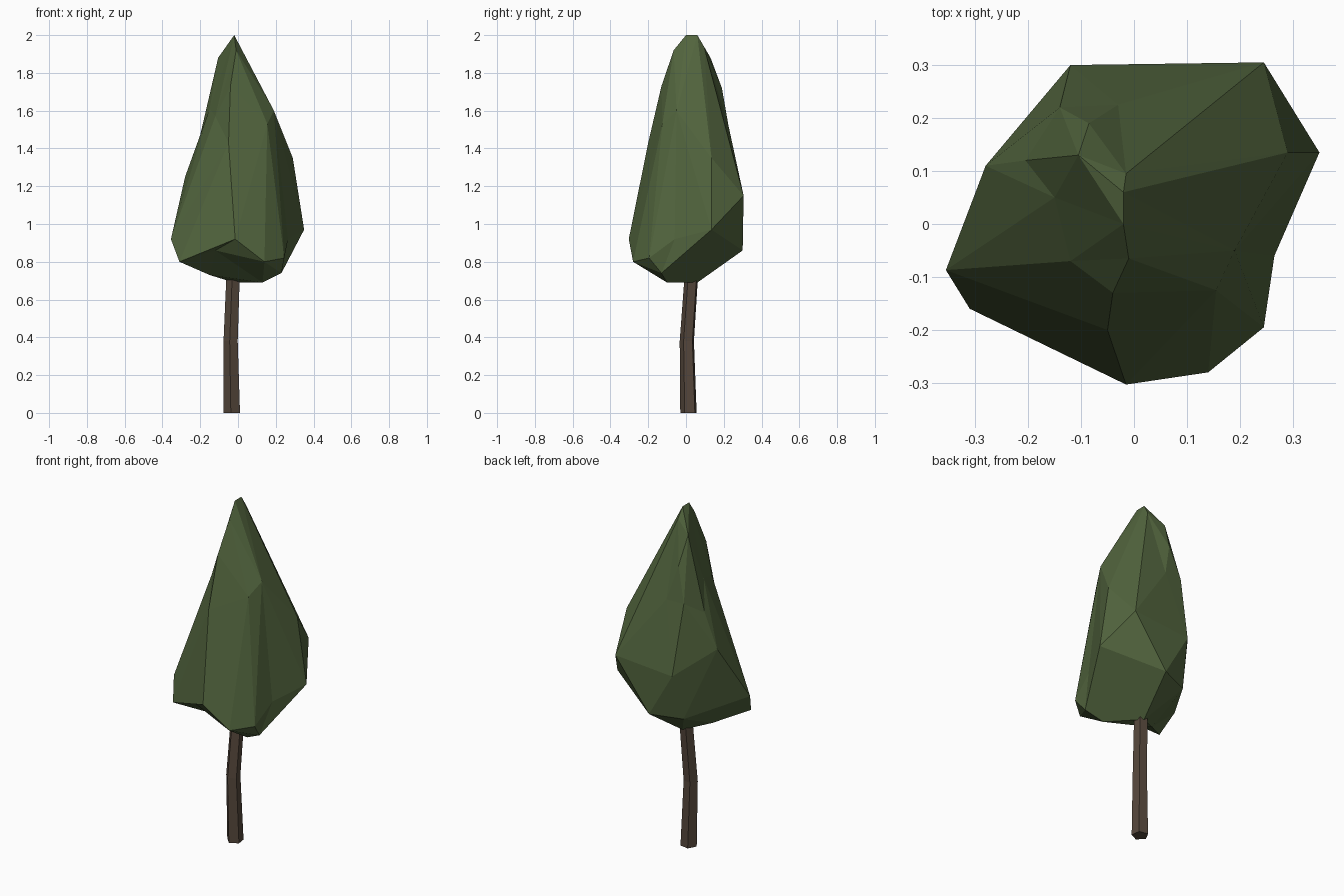
import bpy, bmesh, math
from mathutils import Vector

if "Cube" in bpy.data.objects:
    bpy.data.objects.remove(bpy.data.objects["Cube"])


def material(name, rgb):
    m = bpy.data.materials.new(name)
    m.diffuse_color = (*rgb, 1)
    m.use_nodes = True
    m.node_tree.nodes["Principled BSDF"].inputs["Base Color"].default_value = m.diffuse_color
    return m


def finish(bm, name, mat):
    bmesh.ops.recalc_face_normals(bm, faces=bm.faces)
    me = bpy.data.meshes.new(name)
    bm.to_mesh(me)
    bm.free()
    me.materials.append(mat)
    ob = bpy.data.objects.new(name, me)
    bpy.context.collection.objects.link(ob)
    return ob


green = material("leaf green", (0.085, 0.13, 0.048))
brown = material("bark brown", (0.092, 0.064, 0.045))

# Trunk: slightly bent five-sided tube
bm = bmesh.new()
rings = []
for x, y, z, r in [(-.03, .015, 0, .046), (-.037, .006, .38, .040),
                   (-.025, .028, .70, .038), (-.02, .03, .85, .035)]:
    ring = []
    for i in range(5):
        a = math.radians(-100 + 72 * i)
        ring.append(bm.verts.new((x + r * math.cos(a), y + r * math.sin(a), z)))
    rings.append(ring)
for lo, hi in zip(rings, rings[1:]):
    for i in range(5):
        j = (i + 1) % 5
        bm.faces.new((lo[i], lo[j], hi[j], hi[i]))
bm.faces.new(rings[0][::-1])
bm.faces.new(rings[-1])
finish(bm, "trunk", brown)

# Foliage: faceted crown. Hull is found on a rounded copy of the corner
# points, so shallow hollows survive, then corners go to their real places.
corners = [
    (-.02, .06, 2.0), (-.02, 0, 2.0), (-.01, -.065, 1.92), (-.015, .095, 1.94),
    (-.105, .13, 1.88), (-.04, -.13, 1.73), (-.085, .19, 1.72),
    (-.15, .05, 1.61), (.19, -.05, 1.60), (.155, -.125, 1.53),
    (-.12, -.07, 1.57), (-.14, .22, 1.52), (-.03, .225, 1.52),
    (-.205, .12, 1.45), (-.05, -.20, 1.43), (.29, .135, 1.35),
    (-.28, .11, 1.25), (.245, .305, 1.15), (-.12, .30, 1.12),
    (.35, .135, .97), (-.355, -.087, .92), (-.015, -.303, .92),
    (.265, -.06, .92), (.03, .30, .86), (-.12, -.215, .86),
    (-.145, .23, .85), (.245, -.195, .82), (.14, -.28, .80),
    (-.31, -.16, .80), (.23, -.13, .74), (-.15, -.03, .73),
    (.13, -.10, .69), (-.02, .06, .69)]
centre = Vector((-.01, .02, 1.2))
bm = bmesh.new()
real = {}
for p in corners:
    d = Vector(p) - centre
    d.z *= .4
    v = bm.verts.new(d * d.length ** -.45)
    real[v] = p
hull = bmesh.ops.convex_hull(bm, input=bm.verts[:])
for v in list(bm.verts):
    if v.link_faces:
        v.co = real[v]
    else:
        bm.verts.remove(v)
finish(bm, "foliage", green)
